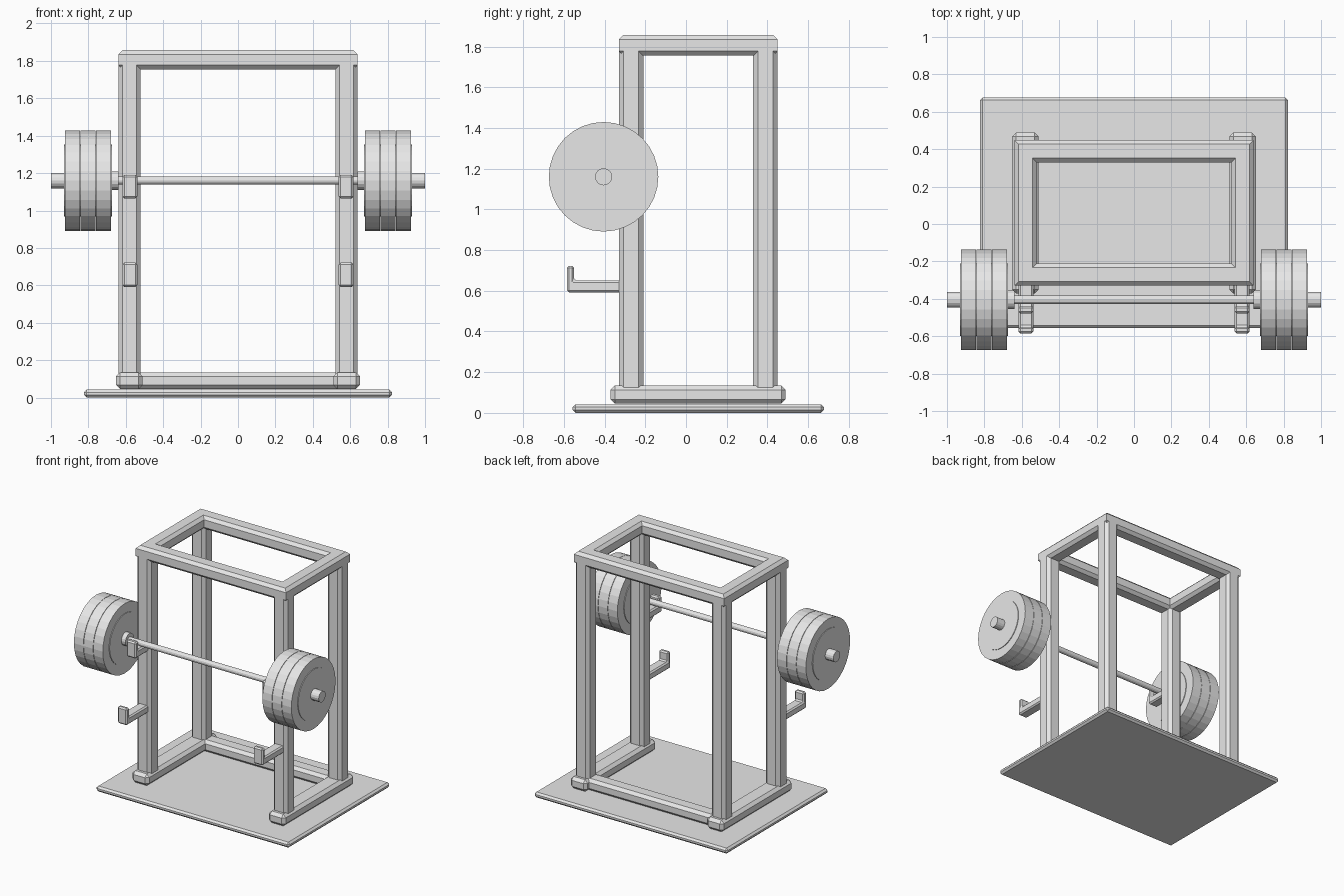
import bpy, bmesh
from math import pi
from mathutils import Matrix

cube = bpy.data.objects.get("Cube")
if cube:
    bpy.data.objects.remove(cube, do_unlink=True)

steel = bpy.data.materials.new("light_grey_steel")
steel.use_nodes = True
GREY = (0.8, 0.8, 0.8, 1)
steel.diffuse_color = GREY
steel.node_tree.nodes["Principled BSDF"].inputs["Base Color"].default_value = GREY


def finish(name, bm, chamfer=0):
    """Turn a bmesh into an object, chamfering its edges."""
    if chamfer:
        bmesh.ops.bevel(bm, geom=bm.edges[:], offset=chamfer, segments=1,
                        affect='EDGES', clamp_overlap=True)
    bmesh.ops.recalc_face_normals(bm, faces=bm.faces[:])
    mesh = bpy.data.meshes.new(name)
    bm.to_mesh(mesh)
    bm.free()
    mesh.materials.append(steel)
    obj = bpy.data.objects.new(name, mesh)
    bpy.context.collection.objects.link(obj)
    return obj


def box(name, x, y, z, chamfer):
    """Chamfered box from (low, high) ranges."""
    bm = bmesh.new()
    bmesh.ops.create_cube(bm, size=1)
    for v in bm.verts:
        v.co = [(lo + hi) / 2 + c * (hi - lo)
                for c, (lo, hi) in zip(v.co, (x, y, z))]
    return finish(name, bm, chamfer)


def side_range(side, inner, outer):
    return tuple(sorted((side * inner, side * outer)))


def rod(name, x0, x1, radius, sides):
    """Cylinder along x on the barbell axis."""
    bm = bmesh.new()
    bmesh.ops.create_cone(bm, cap_ends=True, segments=sides, radius1=radius,
                          radius2=radius, depth=x1 - x0,
                          matrix=Matrix.Rotation(pi / 2, 4, 'Y'))
    bmesh.ops.translate(bm, verts=bm.verts, vec=((x0 + x1) / 2, BAR_Y, BAR_Z))
    return finish(name, bm)


def hook(name, side, y_tip, lip, z0, arm_top, lip_top):
    """L-shaped arm with an upturned lip, extruded sideways."""
    y_post = -0.30
    outline = [(y_post, z0), (y_tip, z0), (y_tip, lip_top),
               (y_tip + lip, lip_top), (y_tip + lip, arm_top), (y_post, arm_top)]
    bm = bmesh.new()
    x0, x1 = side_range(side, 0.538, 0.618)
    face = bm.faces.new([bm.verts.new((x0, y, z)) for y, z in outline])
    new = bmesh.ops.extrude_face_region(bm, geom=[face])["geom"]
    bmesh.ops.translate(bm, vec=(x1 - x0, 0, 0),
                        verts=[g for g in new if isinstance(g, bmesh.types.BMVert)])
    return finish(name, bm, 0.01)


def mitred_frame(name, x, y, z, width, c):
    """Rectangular ring with an eight-sided beam section."""
    (x0, x1), (y0, y1), (z0, z1) = x, y, z
    section = [(c, z0), (width - c, z0), (width, z0 + c), (width, z1 - c),
               (width - c, z1), (c, z1), (0, z1 - c), (0, z0 + c)]
    bm = bmesh.new()
    rings = []
    for sx, sy in ((-1, -1), (1, -1), (1, 1), (-1, 1)):
        rings.append([bm.verts.new((x1 - d if sx > 0 else x0 + d,
                                    y1 - d if sy > 0 else y0 + d, h))
                      for d, h in section])
    n = len(section)
    for i, a in enumerate(rings):
        b = rings[(i + 1) % 4]
        for j in range(n):
            k = (j + 1) % n
            bm.faces.new((a[j], a[k], b[k], b[j]))
    return finish(name, bm)


BAR_Y, BAR_Z = -0.405, 1.16
FRONT, BACK = (-0.33, -0.21), (0.33, 0.45)

# Floor and frame
box("floor_platform", (-0.823, 0.823), (-0.557, 0.677), (0, 0.042), 0.014)
mitred_frame("top_frame", (-0.64, 0.64), (-0.33, 0.45), (1.755, 1.857), 0.12, 0.022)
box("rear_base_bar", (-0.6, 0.6), BACK, (0.045, 0.135), 0.022)

# Uprights, runners, hooks and loaded sleeves on each side
for side, label in ((1, "left"), (-1, "right")):
    box(label + "_base_runner", side_range(side, 0.51, 0.652), (-0.372, 0.49),
        (0.045, 0.135), 0.022)
    for place, y in (("front", FRONT), ("back", BACK)):
        box(f"{label}_{place}_post", side_range(side, 0.52, 0.64), y,
            (0.09, 1.83), 0.023)
    hook(label + "_bar_hook", side, -0.478, 0.04, 1.065, 1.125, 1.19)
    hook(label + "_safety_arm", side, -0.585, 0.035, 0.592, 0.65, 0.722)
    rod(label + "_collar", *side_range(side, 0.64, 0.675), 0.05, 16)
    rod(label + "_sleeve", *side_range(side, 0.66, 1.0), 0.042, 16)
    for i in range(3):
        start = 0.68 + i * 0.083
        rod(f"{label}_plate_{i + 1}", *side_range(side, start, start + 0.08), 0.269, 32)
    # Raised discs fill the narrow gaps between plates
    rod(label + "_plate_hub", *side_range(side, 0.675, 0.931), 0.193, 32)

# Barbell shaft
rod("barbell_shaft", -0.66, 0.66, 0.022, 12)
